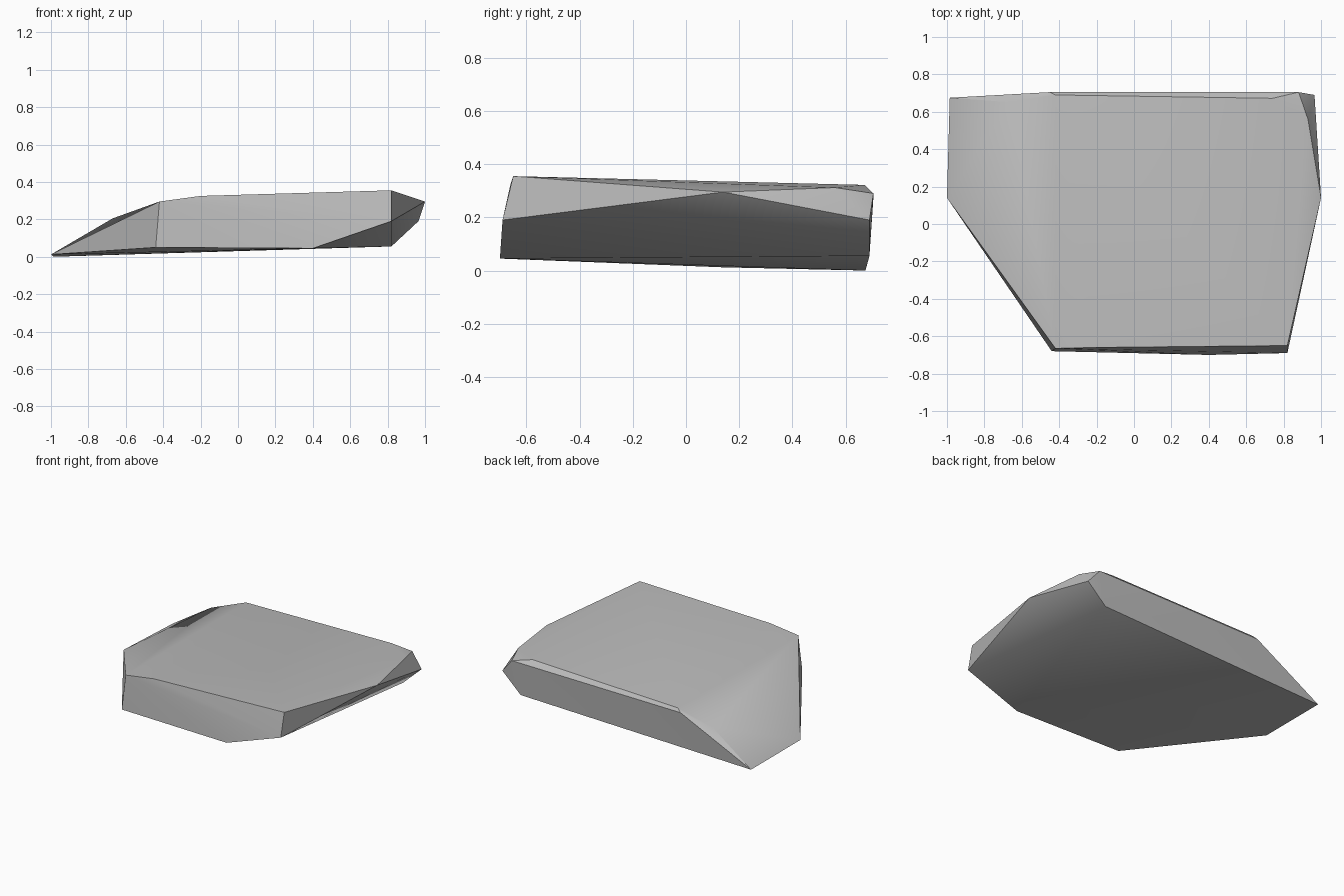
import bpy
import bmesh
import math

if "Cube" in bpy.data.objects:
    bpy.data.objects.remove(bpy.data.objects["Cube"], do_unlink=True)

# Corner points of the slab, grouped by region
underside = [(-1, .14, .012), (-.985, .675, 0), (-.44, -.68, .05),
             (.40, -.70, .045), (.82, .69, .055)]
front_rim = [(-.42, -.665, .295), (-.2, -.66, .325), (.82, -.65, .355),
             (.82, -.69, .19)]
right_rim = [(1, .14, .295), (.965, .69, .19), (.93, .56, .312),
             (.88, .705, .29)]
back_rim = [(-.67, .652, .205), (-.42, .69, .295), (.74, .672, .322),
            (-.45, .705, .275)]

# Convex stone wrapped around the corners
bm = bmesh.new()
for corner in underside + front_rim + right_rim + back_rim:
    bm.verts.new(corner)
bmesh.ops.convex_hull(bm, input=bm.verts[:])
bmesh.ops.dissolve_limit(bm, angle_limit=math.radians(1),
                         verts=bm.verts[:], edges=bm.edges[:])
bmesh.ops.recalc_face_normals(bm, faces=bm.faces[:])
mesh = bpy.data.meshes.new("flat_rock")
bm.to_mesh(mesh)
bm.free()

rock = bpy.data.objects.new("flat_rock", mesh)
bpy.context.collection.objects.link(rock)

# Plain grey stone
stone = bpy.data.materials.new("stone_grey")
stone.use_nodes = True
grey = (.5, .5, .5, 1)
stone.diffuse_color = grey
stone.node_tree.nodes["Principled BSDF"].inputs["Base Color"].default_value = grey
mesh.materials.append(stone)

# Soft shading across gentle creases, crisp rims
bpy.context.view_layer.objects.active = rock
rock.select_set(True)
bpy.ops.object.shade_smooth_by_angle(angle=math.radians(30))
